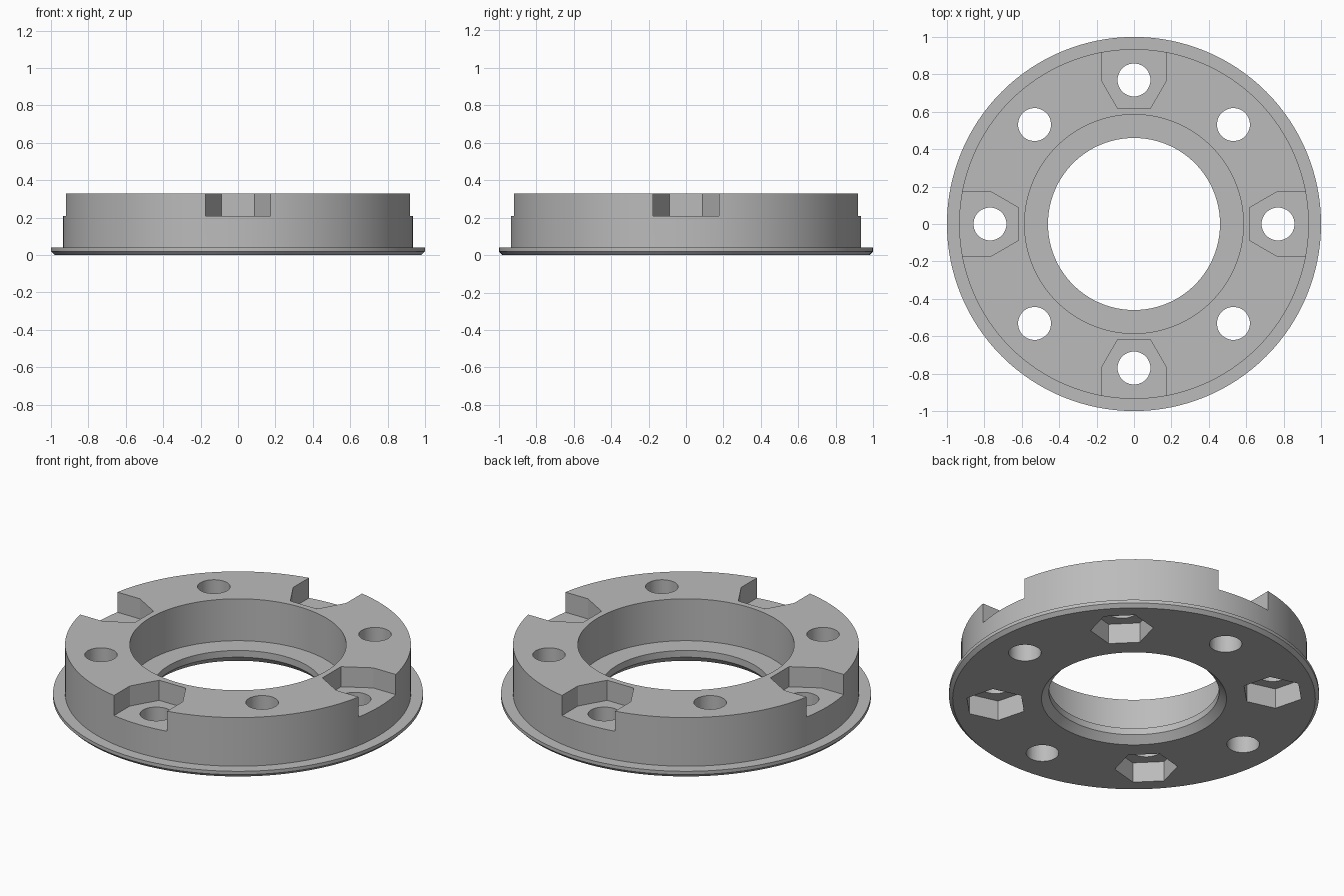
import bpy, bmesh, math
from mathutils import Matrix, Vector

if "Cube" in bpy.data.objects:
    bpy.data.objects.remove(bpy.data.objects["Cube"])

SEG = 128

grey = bpy.data.materials.new("machined grey")
grey.diffuse_color = (0.5, 0.5, 0.5, 1)
grey.use_nodes = True
grey.node_tree.nodes["Principled BSDF"].inputs["Base Color"].default_value = grey.diffuse_color


def make_object(name, bm):
    bmesh.ops.recalc_face_normals(bm, faces=bm.faces[:])
    mesh = bpy.data.meshes.new(name)
    bm.to_mesh(mesh)
    bm.free()
    mesh.materials.append(grey)
    obj = bpy.data.objects.new(name, mesh)
    bpy.context.collection.objects.link(obj)
    return obj


def add_prism(bm, outline, z0, z1, radius, angle):
    """Upright prism; local +x points outward, placed at a radius and angle."""
    place = Matrix.Rotation(angle, 4, 'Z') @ Matrix.Translation((radius, 0, 0))
    low, high = ([bm.verts.new(place @ Vector((x, y, z))) for x, y in outline]
                 for z in (z0, z1))
    bm.faces.new(low[::-1])
    bm.faces.new(high)
    n = len(outline)
    for i in range(n):
        j = (i + 1) % n
        bm.faces.new((low[i], low[j], high[j], high[i]))


def polygon(r, n, start=0.0):
    return [(r * math.cos(start + math.tau * i / n),
             r * math.sin(start + math.tau * i / n)) for i in range(n)]


# Ring body: closed (radius, height) section revolved around z
section = [(0.50, 0), (0.98, 0), (1.0, 0.02), (1.0, 0.04), (0.935, 0.04),
           (0.935, 0.33), (0.585, 0.33), (0.585, 0.08), (0.46, 0.08), (0.46, 0.04)]
bm = bmesh.new()
rings = [[bm.verts.new((r * math.cos(math.tau * i / SEG),
                        r * math.sin(math.tau * i / SEG), z)) for r, z in section]
         for i in range(SEG)]
for i in range(SEG):
    a, b = rings[i], rings[(i + 1) % SEG]
    for k in range(len(section)):
        m = (k + 1) % len(section)
        bm.faces.new((a[k], b[k], b[m], a[m]))
body = make_object("flange_ring", bm)

# Cutters: through holes, open top pockets, hexagonal nut recesses below
holes, pockets, nuts = bmesh.new(), bmesh.new(), bmesh.new()
hex_r = 0.175
flat = hex_r * math.sqrt(3) / 2
pocket = [(0.4, -hex_r), (0.4, hex_r), (0, hex_r), (-flat, hex_r / 2),
          (-flat, -hex_r / 2), (0, -hex_r)]
for q in range(4):
    axis = q * math.pi / 2
    diagonal = axis + math.pi / 4
    add_prism(holes, polygon(0.088, 48), -0.2, 0.6, 0.77, axis)
    add_prism(holes, polygon(0.088, 48), -0.2, 0.6, 0.752, diagonal)
    add_prism(pockets, pocket, 0.21, 0.6, 0.77, axis)
    add_prism(nuts, polygon(0.17, 6, math.pi / 2), -0.2, 0.12, 0.752, diagonal)

cutters = [make_object("pocket_cutter", pockets), make_object("nut_cutter", nuts),
           make_object("hole_cutter", holes)]
bpy.context.view_layer.objects.active = body
body.select_set(True)
for cutter in cutters:
    cutter.hide_render = True
    mod = body.modifiers.new(cutter.name, 'BOOLEAN')
    mod.operation = 'DIFFERENCE'
    mod.solver = 'EXACT'
    mod.object = cutter
    bpy.ops.object.modifier_apply(modifier=mod.name)
for cutter in cutters:
    bpy.data.objects.remove(cutter, do_unlink=True)

# Smooth round walls, crisp machined edges
bpy.ops.object.shade_smooth_by_angle(angle=math.radians(25))
